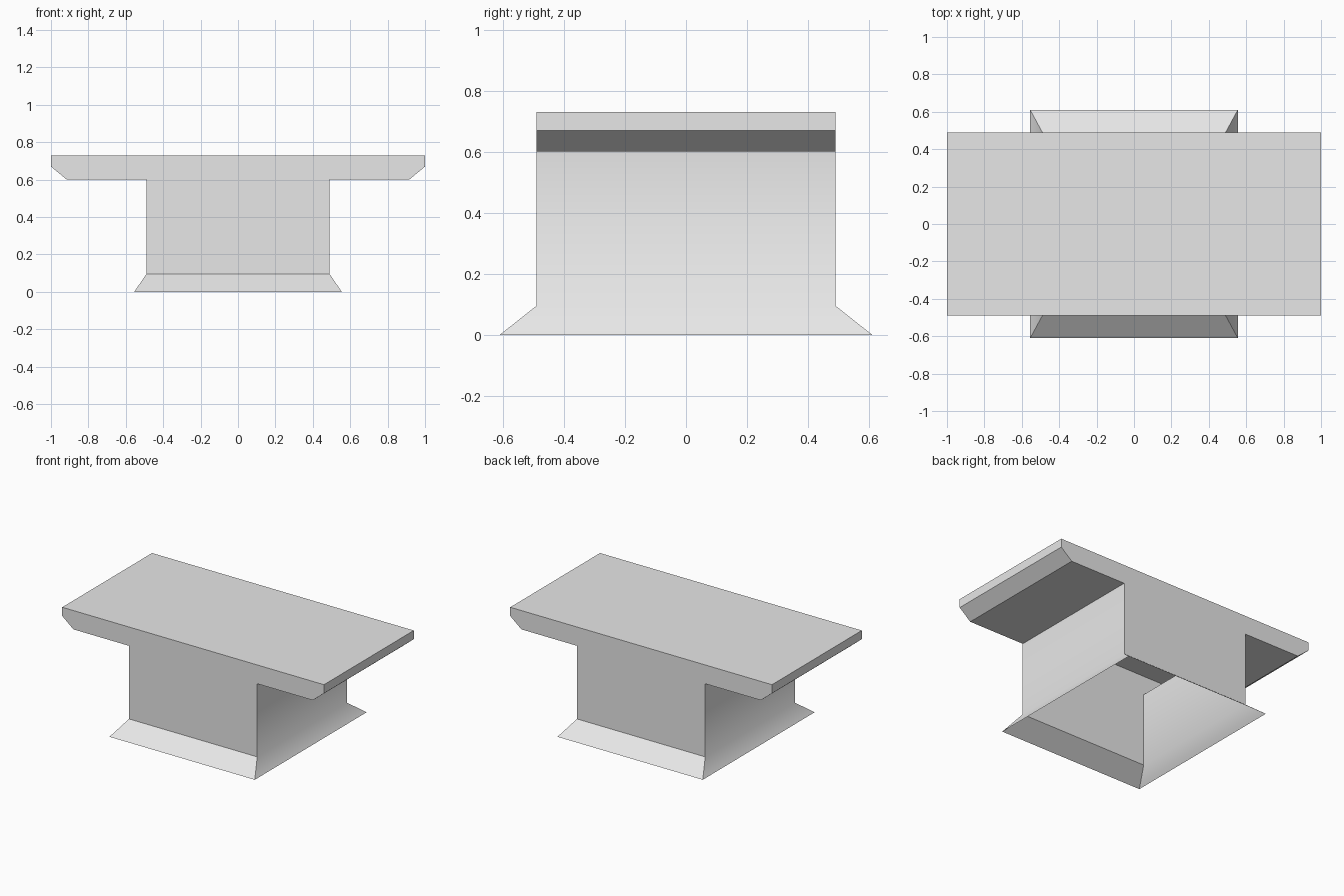
import bpy
import bmesh
import math

cube = bpy.data.objects.get("Cube")
if cube:
    bpy.data.objects.remove(cube, do_unlink=True)

# One plain grey
grey = bpy.data.materials.new("plain grey")
grey.use_nodes = True
colour = (0.8, 0.8, 0.8, 1)
grey.diffuse_color = colour
grey.node_tree.nodes["Principled BSDF"].inputs["Base Color"].default_value = colour

WALL_Y = 0.49
RIM_X, RIM_Y = 0.555, 0.61

# Half outline of the T-shaped body, from the pedestal foot to the top edge
half = [(0.49, 0.095), (0.49, 0.6), (0.915, 0.6), (1, 0.67), (1, 0.73)]
outline = half + [(-x, z) for x, z in reversed(half)]

bm = bmesh.new()


def body_side(y):
    """Flat T-shaped face across the body."""
    verts = [bm.verts.new((x, y, z)) for x, z in outline]
    bm.faces.new(verts)
    return verts


# Hollow body: two T faces joined all round except at the open foot
front = body_side(-WALL_Y)
back = body_side(WALL_Y)
for i in range(len(outline) - 1):
    bm.faces.new((front[i], front[i + 1], back[i + 1], back[i]))

# Flared skirt from the open foot down to the floor rim
foot = [front[-1], front[0], back[0], back[-1]]
rim = [bm.verts.new((math.copysign(RIM_X, v.co.x), math.copysign(RIM_Y, v.co.y), 0))
       for v in foot]
for i in range(4):
    j = (i + 1) % 4
    bm.faces.new((foot[i], foot[j], rim[j], rim[i]))

bmesh.ops.recalc_face_normals(bm, faces=bm.faces)
# The top must face up on this open shell
top = max(bm.faces, key=lambda f: f.calc_center_median().z)
if top.normal.z < 0:
    bmesh.ops.reverse_faces(bm, faces=bm.faces)

mesh = bpy.data.meshes.new("pedestal_table")
bm.to_mesh(mesh)
bm.free()
mesh.materials.append(grey)
table = bpy.data.objects.new("pedestal_table", mesh)
bpy.context.collection.objects.link(table)

# Soft blend from the side walls into the skirt, other edges sharp
bpy.ops.object.select_all(action="DESELECT")
table.select_set(True)
bpy.context.view_layer.objects.active = table
bpy.ops.object.shade_smooth_by_angle(angle=math.radians(37))
